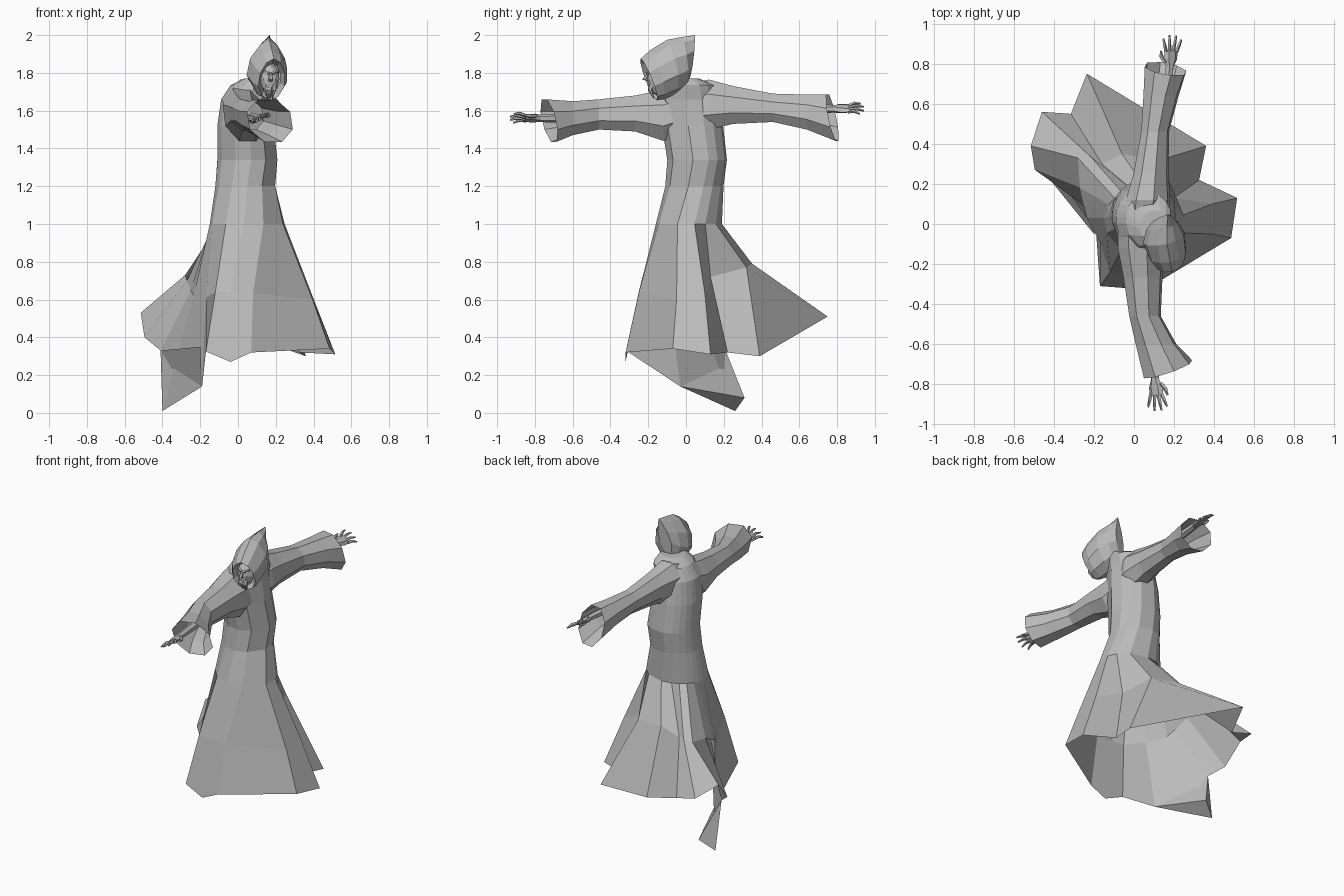
import bpy, bmesh
from math import sin, cos, pi, radians
from mathutils import Vector

default = bpy.data.objects.get("Cube")
if default:
    bpy.data.objects.remove(default)

grey = bpy.data.materials.new("plain grey")
grey.use_nodes = True
colour = (0.5, 0.5, 0.5, 1)
grey.diffuse_color = colour
grey.node_tree.nodes["Principled BSDF"].inputs["Base Color"].default_value = colour


def finish(name, bm):
    """Turn a bmesh into a flat-shaded object."""
    mesh = bpy.data.meshes.new(name)
    bm.to_mesh(mesh)
    bm.free()
    mesh.materials.append(grey)
    obj = bpy.data.objects.new(name, mesh)
    bpy.context.collection.objects.link(obj)
    return obj


def add_loft(bm, rings, caps=()):
    """Bridge closed rings of equal length; caps holds ring indices to fill."""
    rows = [[bm.verts.new(p) for p in ring] for ring in rings]
    count = len(rows[0])
    for lower, upper in zip(rows, rows[1:]):
        for i in range(count):
            j = (i + 1) % count
            bm.faces.new((lower[i], lower[j], upper[j], upper[i]))
    for index in caps:
        bm.faces.new(rows[index])
    bmesh.ops.recalc_face_normals(bm, faces=bm.faces)


def loft(name, rings, caps=()):
    bm = bmesh.new()
    add_loft(bm, rings, caps)
    return finish(name, bm)


# Swirling skirt: ragged hem, folded thigh ring, then body rings to the neck
hem = [(.515, .13, .31), (.485, -.07, .34), (.07, -.32, .32), (-.04, -.32, .27),
       (-.17, -.31, .325), (-.19, -.03, .14), (-.4, .26, .01),
       (-.41, .21, .33), (-.495, .27, .4), (-.515, .39, .53), (-.46, .56, .49),
       (-.315, .55, .45), (-.235, .75, .51), (.36, .39, .3), (.325, .22, .32)]
fold = [(.39, .1, .63), (.395, -.05, .6), (.08, -.25, .635), (-.04, -.25, .64),
        (-.12, -.24, .64), (-.17, -.09, .61), (-.235, .03, .62),
        (-.25, .09, .65), (-.27, .18, .7), (-.28, .33, .73), (-.22, .34, .74),
        (-.16, .3, .72), (-.06, .35, .79), (.13, .32, .77), (.2, .13, .72)]
angles = [10, -20, -65, -95, -125, -160, -185, -197, -208, -222, -236, -250, -270, -305, -330]


def body_ring(x0, x1, y0, y1, z, twist=0):
    return [((x0 + x1) / 2 + (x1 - x0) / 2 * cos(radians(a + twist)),
             (y0 + y1) / 2 + (y1 - y0) / 2 * sin(radians(a + twist)), z) for a in angles]


loft("robe", [hem, fold,
              body_ring(-.15, .25, -.16, .19, 1.0),
              body_ring(-.12, .2, -.11, .2, 1.2, 8),
              body_ring(-.11, .21, -.1, .22, 1.34, 12),
              body_ring(-.11, .19, -.13, .2, 1.52, 12),
              body_ring(-.09, .18, -.14, .18, 1.66, 12),
              body_ring(-.04, .19, -.12, .16, 1.735, 12),
              body_ring(.03, .18, -.1, .07, 1.77, 12)], caps=[-1])

# Folded-back lining of the trailing hem corner
bm = bmesh.new()
front, tip, inner, back, top = [bm.verts.new(p) for p in (
    hem[5], hem[6], (-.31, .31, .08), hem[7], (-.2, -.05, .35))]
for face in ((front, tip, inner), (front, inner, back, top), (tip, back, inner)):
    bm.faces.new(face)
finish("hem_lining", bm)


# Wide sleeves: each section is (y, left, right, bottom, top, slant, skew)
def sleeve_ring(y, x0, x1, z0, z1, slant=0, skew=0):
    ring = []
    for i in range(8):
        a = 2 * pi * (i + .5) / 8
        u, v = cos(a) / cos(pi / 8), sin(a) / cos(pi / 8)
        # the lower edge swings toward +x
        ring.append(((x0 + x1) / 2 + (x1 - x0) / 2 * (u * .87 - v * .13),
                     y - slant * v + skew * u, (z0 + z1) / 2 + (z1 - z0) / 2 * v))
    return ring


sleeves = {
    "back_sleeve": [(.0, -.06, .17, 1.5, 1.73), (.12, -.05, .19, 1.5, 1.765),
                    (.25, -.01, .18, 1.53, 1.73), (.46, .03, .18, 1.54, 1.69),
                    (.64, .04, .23, 1.5, 1.685), (.775, .045, .27, 1.44, 1.685, .025, -.02)],
    "front_sleeve": [(.04, -.09, .15, 1.5, 1.74), (-.12, -.09, .16, 1.44, 1.71),
                     (-.27, -.06, .15, 1.49, 1.68), (-.46, -.03, .14, 1.5, 1.66),
                     (-.6, .0, .22, 1.47, 1.65), (-.725, .04, .3, 1.435, 1.66, .025, .035)],
}
for name, sections in sleeves.items():
    loft(name, [sleeve_ring(*s) for s in sections], caps=[0])


# Hands: slim forearm and palm, with tapered fingers that bend at the middle
def tube(bm, points, widths, heights, sides=6, lean=0):
    rings = []
    along = (points[-1] - points[0]).normalized()
    side = along.cross(Vector((-lean, 0, 1))).normalized()
    up = side.cross(along)
    for p, w, h in zip(points, widths, heights):
        rings.append([p + side * w * cos(2 * pi * i / sides) + up * h * sin(2 * pi * i / sides)
                      for i in range(sides)])
    add_loft(bm, rings, caps=(0, -1))


def hand(name, wrist, out, lean):
    bm = bmesh.new()
    wrist = Vector(wrist)
    forward = Vector((.1, out, 0)).normalized()
    across = Vector((1, 0, lean)).normalized()
    tube(bm, [wrist - forward * .3, wrist, wrist + forward * .04, wrist + forward * .08],
         (.03, .022, .038, .038), (.03, .02, .018, .014), lean=lean)
    # four fanned fingers
    for k in range(4):
        s = k - 1.5
        root = wrist + forward * .075 + across * s * .02
        aim = (forward + across * s * .24).normalized()
        reach = .085 - .008 * s * s
        tube(bm, [root, root + aim * reach * .5 + Vector((0, 0, .008)), root + aim * reach],
             (.01, .009, .005), (.01, .009, .005), 5)
    # thumb
    flip = -1 if out > 0 else 1
    root = wrist + forward * .02 + across * flip * .028
    mid = root + forward * .03 + across * flip * .026 - Vector((0, 0, .012))
    tube(bm, [root, mid, mid + forward * .03 + across * flip * .008],
         (.012, .011, .005), (.012, .011, .005), 5)
    finish(name, bm)


hand("back_hand", (.178, .785, 1.61), 1, -.6)
hand("front_hand", (.105, -.775, 1.56), -1, .5)


# Pointed hood: each ring has a half width, a top point and a bottom point
def hood_ring(width, top, bottom, peak):
    top, bottom = Vector(top), Vector(bottom)
    middle, half = (top + bottom) / 2, (top - bottom) / 2
    side = Vector((.97, .25, 0))
    ring = []
    for i in range(10):
        a = 2 * pi * i / 10
        narrow = 1 - peak * max(0, cos(a))
        ring.append(middle + half * cos(a) + side * width * sin(a) * narrow)
    return ring


loft("hood", [hood_ring(.055, (.18, -.19, 1.85), (.165, -.13, 1.69), .2),
              hood_ring(.075, (.19, -.24, 1.875), (.17, -.155, 1.655), .2),
              hood_ring(.1, (.18, -.19, 1.92), (.16, -.12, 1.66), .25),
              hood_ring(.112, (.165, -.1, 1.975), (.14, -.05, 1.69), .35),
              hood_ring(.085, (.165, -.02, 1.99), (.125, .0, 1.72), .45),
              hood_ring(.04, (.168, .048, 2.0), (.115, .015, 1.76), .7)], caps=[-1])

# Gaunt face: faceted head with brow, nose and beard inside the hood
bm = bmesh.new()
bmesh.ops.create_icosphere(bm, subdivisions=2, radius=1)
for v in bm.verts:
    taper = 1 + .3 * min(0, v.co.z)
    v.co = Vector((.167 + .055 * v.co.x * taper, -.15 + .055 * v.co.y, 1.765 + .085 * v.co.z))
finish("face", bm)

bm = bmesh.new()
tube(bm, [Vector((.172, -.195, 1.8)), Vector((.174, -.222, 1.765)), Vector((.172, -.2, 1.755))],
     (.006, .013, .01), (.006, .012, .006), 5)
finish("nose", bm)

bm = bmesh.new()
for s in (-1, 1):
    tube(bm, [Vector((.172 + s * .006, -.205, 1.795)), Vector((.172 + s * .042, -.185, 1.812))],
         (.008, .005), (.009, .006), 5)
finish("brows", bm)

bm = bmesh.new()
for s in (-1, 0, 1):
    tube(bm, [Vector((.17 + s * .022, -.185, 1.74)), Vector((.17 + s * .02, -.19, 1.71)),
              Vector((.17 + s * .012, -.17, 1.665))], (.012, .014, .003), (.012, .012, .003), 5)
finish("beard", bm)
